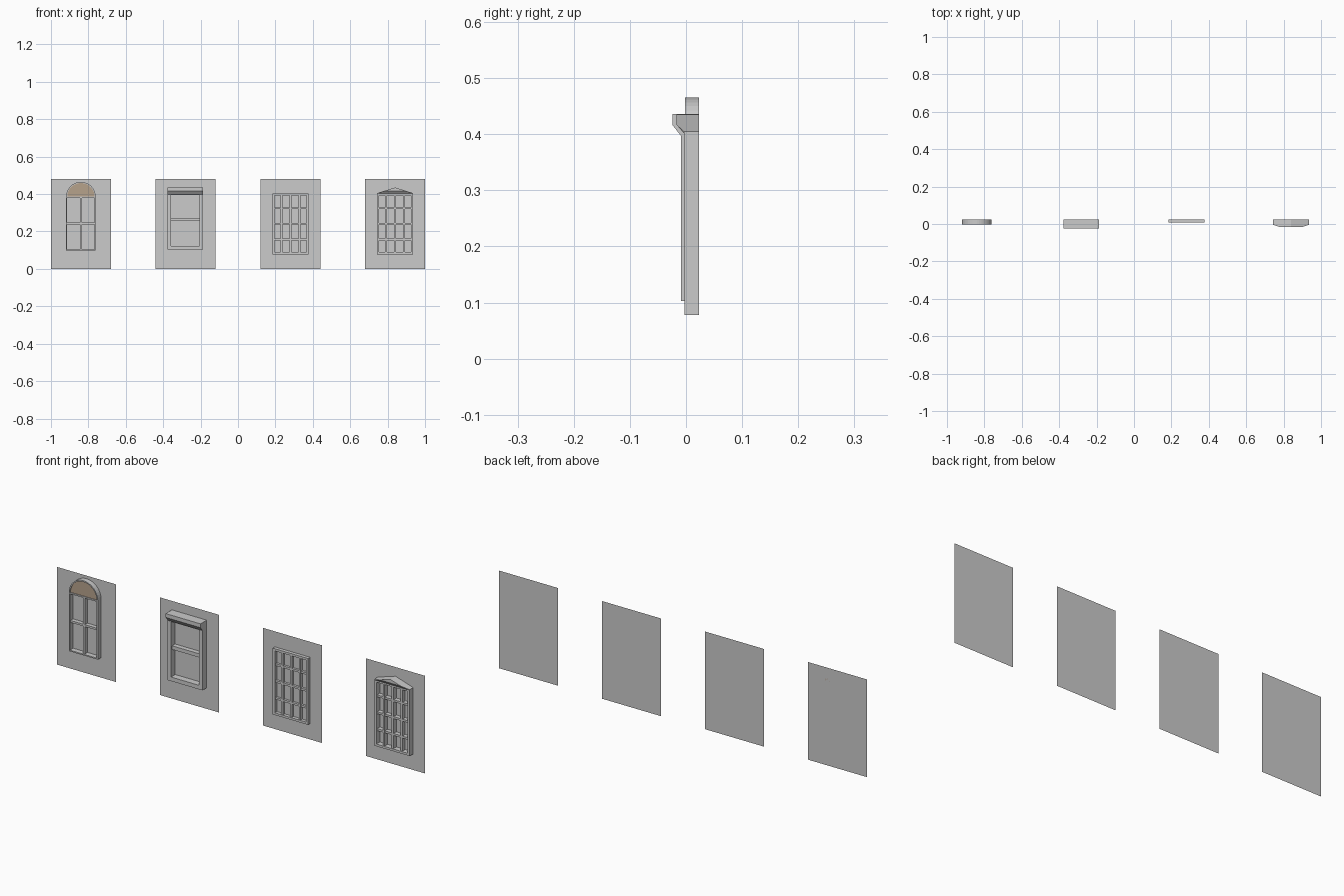
import bpy, bmesh, math

if "Cube" in bpy.data.objects:
    bpy.data.objects.remove(bpy.data.objects["Cube"])

BACK = 0.0235  # plane of the wall panels


def mesh_object(name, bm):
    bmesh.ops.recalc_face_normals(bm, faces=bm.faces)
    me = bpy.data.meshes.new(name)
    bm.to_mesh(me)
    bm.free()
    ob = bpy.data.objects.new(name, me)
    bpy.context.collection.objects.link(ob)
    return ob


def prism(bm, outline, y0, y1):
    """Solid from an x/z outline, extruded along y."""
    f = [bm.verts.new((x, y0, z)) for x, z in outline]
    b = [bm.verts.new((x, y1, z)) for x, z in outline]
    bm.faces.new(f)
    bm.faces.new(b[::-1])
    for i in range(len(f)):
        j = (i + 1) % len(f)
        bm.faces.new((f[i], b[i], b[j], f[j]))


def box(bm, x0, x1, z0, z1, y0, y1=BACK):
    prism(bm, [(x0, z0), (x1, z0), (x1, z1), (x0, z1)], y0, y1)


def ring(bm, outer, inner, y0, y1=BACK):
    """Closed frame between two matching x/z loops."""
    loops = [[bm.verts.new((x, y, z)) for x, z in lp]
             for lp, y in ((outer, y0), (inner, y0), (inner, y1), (outer, y1))]
    n = len(outer)
    for k in range(4):
        a, b = loops[k], loops[(k + 1) % 4]
        for i in range(n):
            j = (i + 1) % n
            bm.faces.new((a[i], a[j], b[j], b[i]))


def rect(x0, x1, z0, z1):
    return [(x0, z0), (x1, z0), (x1, z1), (x0, z1)]


def hull(name, points):
    bm = bmesh.new()
    for p in points:
        bm.verts.new(p)
    bmesh.ops.convex_hull(bm, input=bm.verts)
    bmesh.ops.dissolve_limit(bm, angle_limit=0.01, verts=bm.verts, edges=bm.edges)
    return mesh_object(name, bm)


# Wall panels
for i, cx in enumerate((-0.84, -0.28, 0.28, 0.84)):
    bm = bmesh.new()
    bm.faces.new([bm.verts.new((x, BACK, z))
                  for x, z in rect(cx - 0.16, cx + 0.16, 0, 0.48)])
    mesh_object(f"wall_panel_{i + 1}", bm)

# Arched window: frame, glazing bars, coloured fanlight
CX, R, SPRING = -0.84, 0.079, 0.386


def arch(r, n=20):
    return [(CX + r * math.cos(math.pi * i / n), SPRING + r * math.sin(math.pi * i / n))
            for i in range(n + 1)]


bm = bmesh.new()
ring(bm, arch(R) + [(CX - R, 0.098), (CX + R, 0.098)],
     arch(R - 0.006) + [(CX - R + 0.006, 0.104), (CX + R - 0.006, 0.104)], -0.002)
mesh_object("arched_frame", bm)

bm = bmesh.new()
box(bm, CX - 0.005, CX + 0.005, 0.102, SPRING, 0.003)
box(bm, CX - R + 0.005, CX + R - 0.005, 0.238, 0.248, 0.003)
box(bm, CX - R + 0.005, CX + R - 0.005, SPRING - 0.006, SPRING + 0.001, -0.001)
mesh_object("arched_glazing_bars", bm)

bm = bmesh.new()
prism(bm, arch(R - 0.005), 0.003, BACK)
fan = mesh_object("fanlight", bm)
mat = bpy.data.materials.new("tan")
mat.diffuse_color = (0.47, 0.36, 0.26, 1)
mat.use_nodes = True
mat.node_tree.nodes["Principled BSDF"].inputs["Base Color"].default_value = mat.diffuse_color
fan.data.materials.append(mat)

# Sash window: frame, meeting rail, projecting header
x0, x1 = -0.376, -0.187
bm = bmesh.new()
ring(bm, rect(x0, x1, 0.103, 0.405), rect(x0 + 0.018, x1 - 0.018, 0.123, 0.395), -0.009)
mesh_object("sash_frame", bm)
bm = bmesh.new()
box(bm, x0 + 0.017, x1 - 0.017, 0.255, 0.273, 0.0)
mesh_object("sash_meeting_rail", bm)
hull("sash_header", [(x, y, z) for x in (x0, x1) for y, z in
                     ((BACK, 0.436), (-0.0245, 0.436), (-0.0245, 0.417),
                      (-0.009, 0.397), (BACK, 0.397))])


# Grid windows: frame plus three bars each way
def grid_window(name, cx, front):
    hw, z0, z1, t = 0.096, 0.078, 0.404, 0.011
    bm = bmesh.new()
    ring(bm, rect(cx - hw, cx + hw, z0, z1),
         rect(cx - hw + t, cx + hw - t, z0 + t, z1 - t), front)
    mesh_object(name + "_frame", bm)
    bm = bmesh.new()
    for k in (-1, 0, 1):
        x = cx + k * 0.048
        z = 0.241 + k * 0.083
        box(bm, x - 0.005, x + 0.005, z0 + 0.01, z1 - 0.01, front + 0.004)
        box(bm, cx - hw + 0.01, cx + hw - 0.01, z - 0.005, z + 0.005, front + 0.005)
    mesh_object(name + "_glazing_bars", bm)


grid_window("grid_window", 0.28, 0.007)
grid_window("gabled_window", 0.84, -0.003)

# Gable over the last window: slanted underside trimmed by the roof slopes
pts = [(0.84, BACK, 0.435), (0.84, -0.017, 0.435)]
for s in (-1, 1):
    pts += [(0.84 + s * 0.096, y, z) for y in (-0.004, BACK) for z in (0.402, 0.405)]
    pts.append((0.84 + s * 0.058, -0.017, 0.417))
hull("gable_header", pts)
